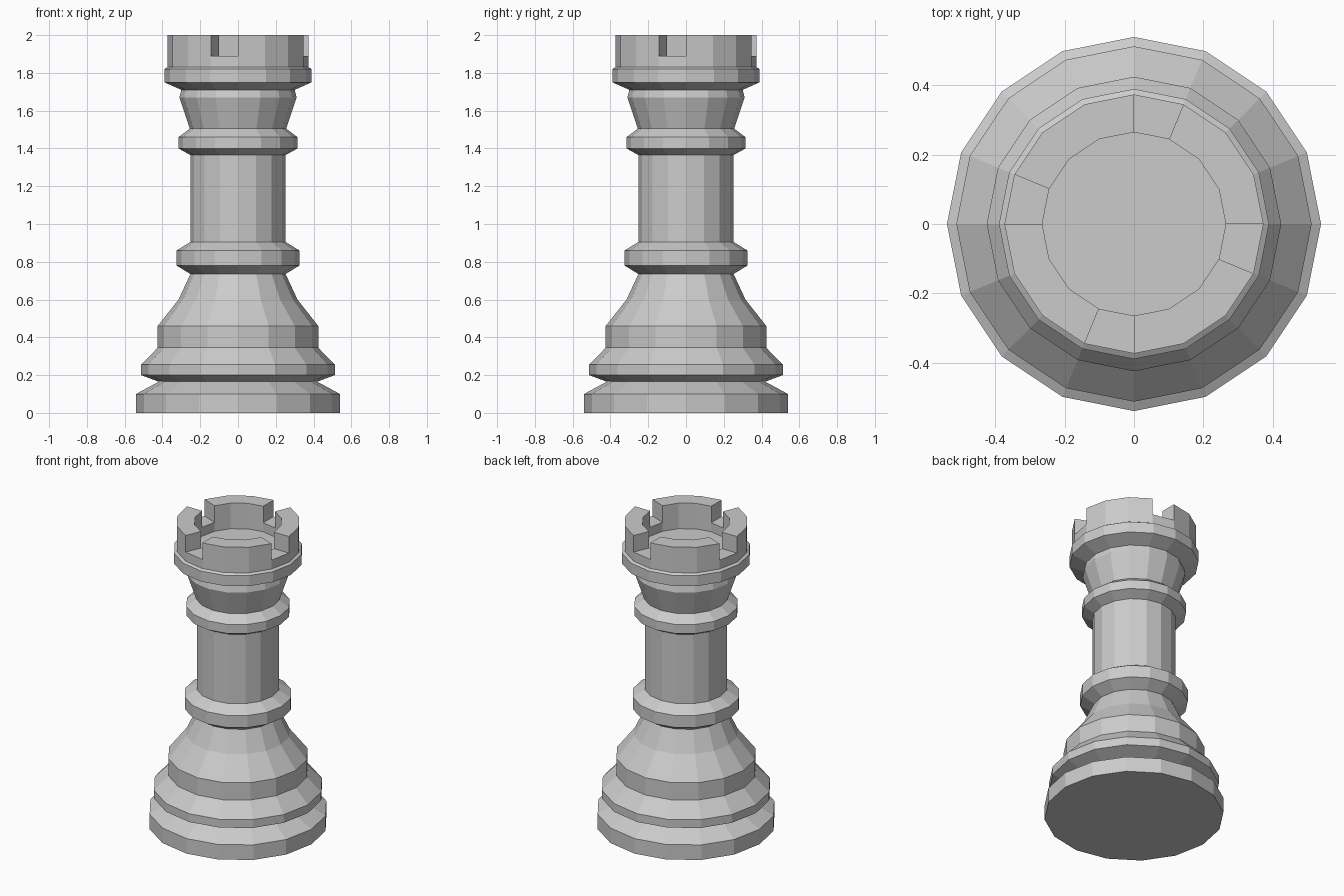
import bpy, bmesh
from math import cos, sin, pi

if "Cube" in bpy.data.objects:
    bpy.data.objects.remove(bpy.data.objects["Cube"])

SIDES = 16


def lathe(name, profile, cap_start=False, cap_end=False):
    """Spin (radius, z) points into a flat-faced ring mesh; returns the bmesh and face rows."""
    bm = bmesh.new()
    rings = [[bm.verts.new((r * cos(2 * pi * k / SIDES), r * sin(2 * pi * k / SIDES), z))
              for k in range(SIDES)] for r, z in profile]
    rows = []
    for a, b in zip(rings, rings[1:]):
        rows.append([bm.faces.new((a[k], a[(k + 1) % SIDES], b[(k + 1) % SIDES], b[k]))
                     for k in range(SIDES)])
    if cap_start:
        bm.faces.new(rings[0][::-1])
    if cap_end:
        bm.faces.new(rings[-1])
    return bm, rows


def finish(name, bm):
    bm.normal_update()
    mesh = bpy.data.meshes.new(name)
    bm.to_mesh(mesh)
    bm.free()
    bpy.context.collection.objects.link(bpy.data.objects.new(name, mesh))


# Stepped foot and flared skirt
bm, _ = lathe("base", [(0.54, 0), (0.54, 0.1), (0.42, 0.165), (0.513, 0.2), (0.513, 0.255),
                       (0.425, 0.345), (0.425, 0.46), (0.315, 0.6), (0.252, 0.735)],
              cap_start=True)
finish("base", bm)

# Straight shaft between two collars, flaring to the neck
bm, _ = lathe("column", [(0.252, 0.735), (0.325, 0.78), (0.325, 0.86), (0.252, 0.905),
                         (0.252, 1.365), (0.315, 1.4), (0.315, 1.46), (0.255, 1.505),
                         (0.31, 1.67), (0.3, 1.71)])
finish("column", bm)

# Crown: rim, wall up to the notch floor, sunken inner floor
bm, rows = lathe("crown", [(0.3, 1.71), (0.39, 1.75), (0.39, 1.82), (0.374, 1.83),
                           (0.374, 1.89), (0.265, 1.89), (0.265, 1.83)],
                 cap_end=True)
# Raise the battlements, leaving one notch per quarter
raised = [f for k, f in enumerate(rows[4]) if k % 4 != 3]
bm.normal_update()
new = bmesh.ops.extrude_face_region(bm, geom=raised)["geom"]
bmesh.ops.translate(bm, vec=(0, 0, 0.11),
                    verts=[v for v in new if isinstance(v, bmesh.types.BMVert)])
old = [f for f in raised if f.is_valid]
if old:
    bmesh.ops.delete(bm, geom=old, context='FACES_ONLY')
bmesh.ops.recalc_face_normals(bm, faces=bm.faces)
finish("crown", bm)
